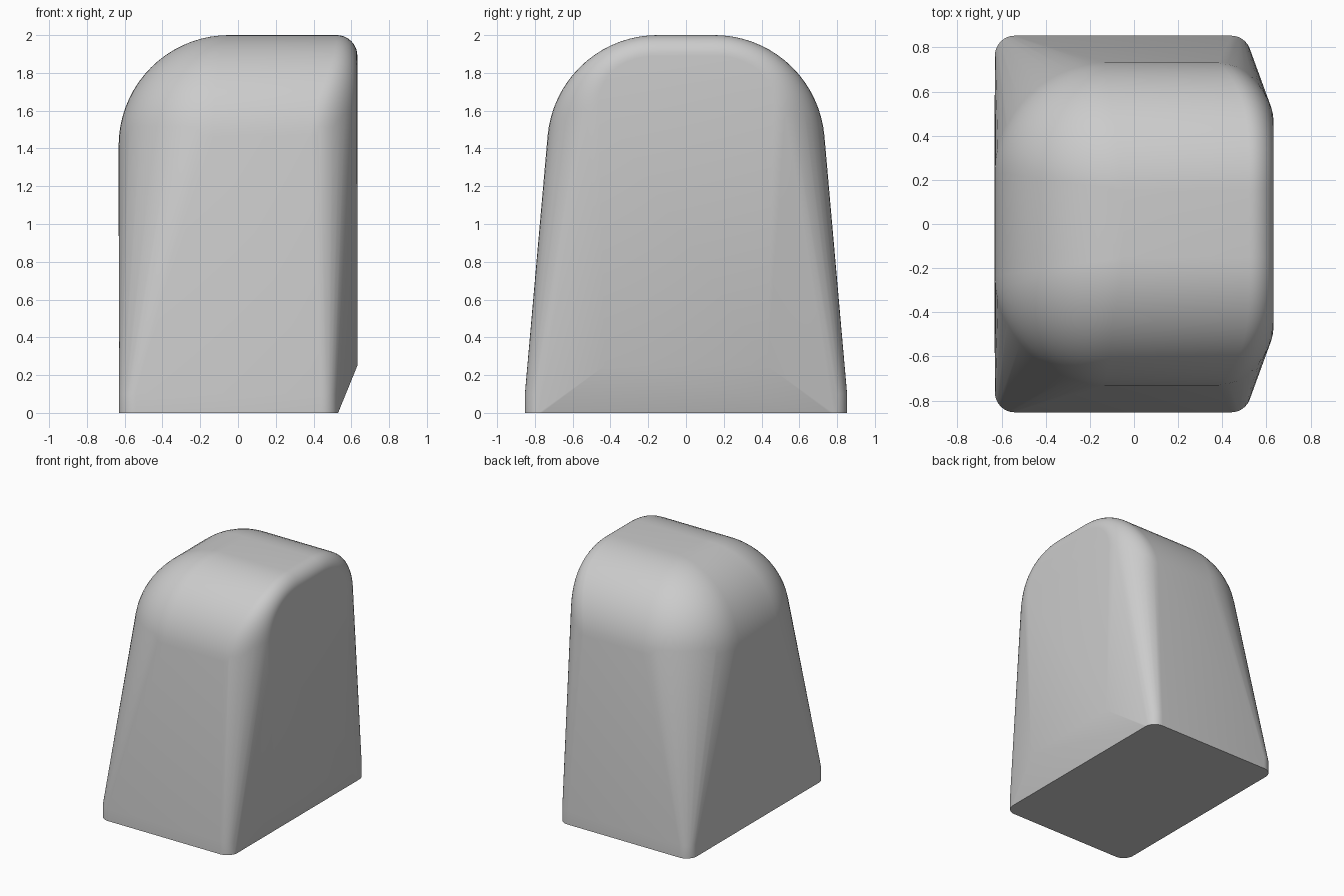
import bpy, bmesh
from math import sin, cos, pi, radians

if "Cube" in bpy.data.objects:
    bpy.data.objects.remove(bpy.data.objects["Cube"])

STEPS = 14
HALF = pi / 2
points = []


def add_pair(x, y, z):
    """Add a point and its mirror across the y = 0 plane."""
    points.append((x, y, z))
    points.append((x, -y, z))


def arc(n=STEPS):
    return [HALF * i / n for i in range(n + 1)]


# Foot: a low slab with small rounded corners
for z in (0.0, 0.1):
    for a in arc(8):
        for side, cx in ((-1, -0.54), (1, 0.44)):
            add_pair(cx + side * 0.09 * cos(a), 0.763 + 0.09 * sin(a), z)

# Lower end of the flat right face, above the sloped undercut
add_pair(0.632, 0.43, 0.25)

# Large rounded crown on the left, built from shrinking rounded rings
R = 0.585
for t in arc(18):
    reach = R * cos(t)
    corner = 0.5 * cos(t)
    z = 1.415 + R * sin(t)
    for a in arc():
        add_pair(-0.047 - reach + corner * (1 - cos(a)),
                 0.15 + reach - corner * (1 - sin(a)), z)

# Right end of the arch: rounding is wide at the sides and tight on top
for t in arc(18):
    inset = 0.11 + 0.2 * cos(t) ** 4
    depth = 0.11 + 0.14 * cos(t) ** 4
    for s in arc(10):
        r = R - inset * (1 - cos(s))
        add_pair(0.632 - depth * (1 - sin(s)),
                 0.15 + r * cos(t), 1.415 + r * sin(t))

# Wrap everything in one convex skin
bm = bmesh.new()
for p in points:
    bm.verts.new(p)
bmesh.ops.remove_doubles(bm, verts=bm.verts[:], dist=0.0005)
hull = bmesh.ops.convex_hull(bm, input=bm.verts[:])
loose = [v for v in bm.verts if not v.link_faces]
bmesh.ops.delete(bm, geom=loose, context='VERTS')
bmesh.ops.dissolve_limit(bm, angle_limit=radians(0.3),
                         verts=bm.verts[:], edges=bm.edges[:])
bmesh.ops.recalc_face_normals(bm, faces=bm.faces[:])

mesh = bpy.data.meshes.new("rounded_block")
bm.to_mesh(mesh)
bm.free()
block = bpy.data.objects.new("rounded_block", mesh)
bpy.context.collection.objects.link(block)
bpy.context.view_layer.objects.active = block
block.select_set(True)
bpy.ops.object.shade_smooth_by_angle(angle=radians(18))
